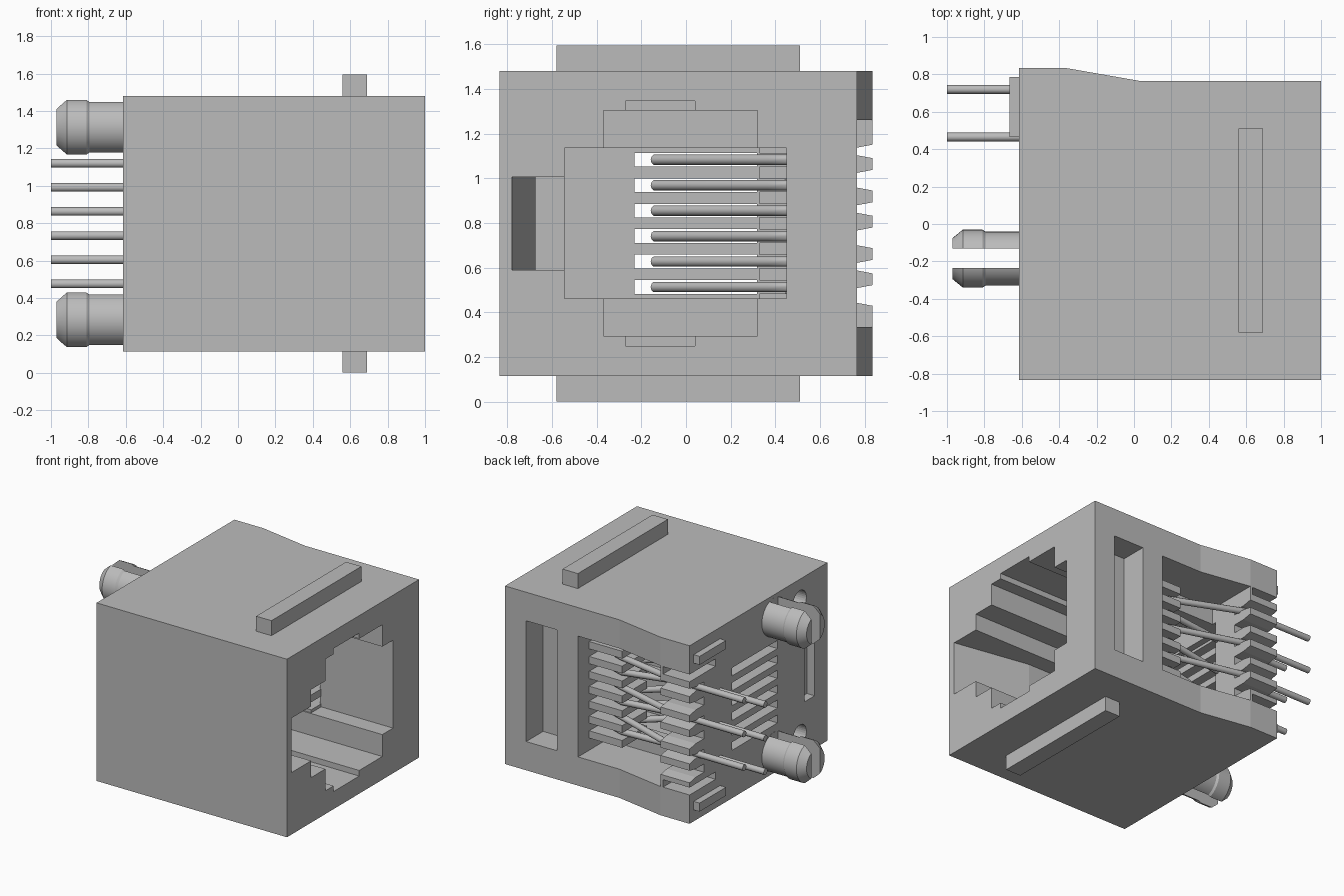
import bpy, bmesh, math
from mathutils import Matrix, Vector

if "Cube" in bpy.data.objects:
    bpy.data.objects.remove(bpy.data.objects["Cube"], do_unlink=True)

grey = bpy.data.materials.new("light_grey_plastic")
grey.use_nodes = True
COLOUR = (0.5, 0.5, 0.5, 1)
grey.diffuse_color = COLOUR
grey.node_tree.nodes["Principled BSDF"].inputs["Base Color"].default_value = COLOUR


def finish(name, bm):
    bmesh.ops.recalc_face_normals(bm, faces=bm.faces)
    mesh = bpy.data.meshes.new(name)
    bm.to_mesh(mesh)
    bm.free()
    mesh.materials.append(grey)
    ob = bpy.data.objects.new(name, mesh)
    bpy.context.collection.objects.link(ob)
    return ob


def prism(name, points, depth, place):
    """Extrude a flat outline; place turns (u, v, w) into a position."""
    bm = bmesh.new()
    face = bm.faces.new([bm.verts.new(place(u, v, depth[0])) for u, v in points])
    out = bmesh.ops.extrude_face_region(bm, geom=[face])
    shift = Vector(place(0, 0, depth[1])) - Vector(place(0, 0, depth[0]))
    moved = [g for g in out["geom"] if isinstance(g, bmesh.types.BMVert)]
    bmesh.ops.translate(bm, verts=moved, vec=shift)
    return finish(name, bm)


def along_z(u, v, w):
    return (u, v, w)


def along_x(u, v, w):
    return (w, u, v)


def box(name, x, y, z):
    return prism(name, [(x[0], y[0]), (x[1], y[0]), (x[1], y[1]), (x[0], y[1])], z, along_z)


def lathe(name, profile, y, z):
    """Turn a profile of (x, radius) about an axis parallel to x."""
    bm = bmesh.new()
    verts = [bm.verts.new((x, r, 0)) for x, r in profile]
    edges = [bm.edges.new(pair) for pair in zip(verts, verts[1:])]
    bmesh.ops.spin(bm, geom=verts + edges, cent=(0, 0, 0), axis=(1, 0, 0),
                   angle=2 * math.pi, steps=32)
    bmesh.ops.remove_doubles(bm, verts=bm.verts, dist=0.0001)
    bmesh.ops.translate(bm, verts=bm.verts, vec=(0, y, z))
    return finish(name, bm)


def select(ob):
    bpy.ops.object.select_all(action="DESELECT")
    ob.select_set(True)
    bpy.context.view_layer.objects.active = ob


def cut(target, cutter):
    mod = target.modifiers.new("cut", "BOOLEAN")
    mod.operation, mod.solver, mod.object = "DIFFERENCE", "EXACT", cutter
    select(target)
    bpy.ops.object.modifier_apply(modifier=mod.name)
    bpy.data.objects.remove(cutter, do_unlink=True)


MID = 0.798
contact_z = [MID + (i - 2.5) * 0.114 for i in range(6)]
pin_z = [MID + (i - 2.5) * 0.129 for i in range(6)]

# Housing with a thicker rear edge
housing = prism("housing", [(-0.615, -0.835), (1, -0.835), (1, 0.765), (0.03, 0.765),
                            (-0.37, 0.835), (-0.615, 0.835)], (0.115, 1.48), along_z)

# Stepped plug cavity, rear recess and rear window: x, y, half height
for x, y, half in [((-0.5, 1.1), (-0.543, 0.45), 0.337),
                   ((-0.45, 1.1), (-0.37, 0.32), 0.505),
                   ((-0.2, 1.1), (-0.27, 0.04), 0.548),
                   ((0.56, 0.82), (0.56, 0.9), 0.463),
                   ((-0.37, 0.38), (0.42, 0.9), 0.463),
                   ((-0.7, -0.55), (-0.68, -0.56), 0.28)]:
    cut(housing, box("cavity_cutter", x, y, (MID - half, MID + half)))

# Sloped latch channel
cut(housing, prism("latch_cutter", [(1.1, -0.797), (0.4, -0.675), (-0.3, -0.675),
                                    (-0.3, -0.5), (1.1, -0.5)], (0.59, 1.007), along_z))

# Contact slots in the end wall and tapered pin slots in the rear edge
for i in range(6):
    z = contact_z[i]
    cut(housing, box("slot_cutter", (-0.7, -0.4), (-0.23, 0.319), (z - 0.031, z + 0.031)))
    z, root = pin_z[i], (0.016 if i % 2 else 0.032)
    tip = root + 0.017
    cut(housing, prism("pin_slot_cutter", [(0.66, z - root), (0.76, z - root), (0.85, z - tip),
                                           (0.85, z + tip), (0.76, z + root), (0.66, z + root)],
                       (-0.7, -0.3), along_x))

# Mirrored details above and below the middle
for side, label in [(1, "upper"), (-1, "lower")]:
    def span(a, b):
        return sorted((MID + side * a, MID + side * b))

    cut(housing, box("notch_cutter", (-0.7, -0.39), (0.52, 0.9), span(0.405, 0.462)))
    cut(housing, lathe("hole_cutter", [(-0.7, 0), (-0.7, 0.08), (-0.45, 0.08), (-0.45, 0)],
                       -0.5, MID + side * 0.515))
    box(label + "_rib", (0.56, 0.69), (-0.58, 0.51), span(0.67, 0.797))
    box(label + "_standoff", (-0.665, -0.6), (0.465, 0.785), span(0.53, 0.595))

    # Split mounting peg
    peg = lathe(label + "_peg", [(-0.6, 0), (-0.6, 0.145), (-0.795, 0.145), (-0.81, 0.155),
                                 (-0.915, 0.155), (-0.97, 0.11), (-0.97, 0)],
                -0.185, MID + side * 0.515)
    cut(peg, box("split_cutter", (-1.1, -0.616), (-0.236, -0.132), span(0.3, 0.75)))
    select(peg)
    bpy.ops.object.shade_smooth_by_angle(angle=math.radians(25))

# Comb that separates the contacts
for i in range(7):
    z = contact_z[0] + (i - 0.5) * 0.114
    box("contact_separator", (0.1, 0.39), (0.33, 0.63), (z - 0.028, z + 0.028))

# Bent contact wires with alternating pin rows
for i in range(6):
    y = 0.72 if i % 2 else 0.465
    z, inner = pin_z[i], contact_z[i]
    path = [(-1, y, z), (-0.4, y, z), (0.15, 0.56, inner), (0.27, 0.52, inner),
            (0.29, 0.46, inner), (0.22, 0.38, inner), (-0.38, -0.14, inner)]
    curve = bpy.data.curves.new("contact_wire", "CURVE")
    curve.dimensions = "3D"
    curve.bevel_depth, curve.bevel_resolution, curve.use_fill_caps = 0.024, 3, True
    spline = curve.splines.new("POLY")
    spline.points.add(len(path) - 1)
    for point, co in zip(spline.points, path):
        point.co = (*co, 1)
    curve.materials.append(grey)
    wire = bpy.data.objects.new("contact_wire", curve)
    bpy.context.collection.objects.link(wire)
    select(wire)
    bpy.ops.object.convert(target="MESH")
    bpy.ops.object.shade_smooth_by_angle(angle=math.radians(40))
